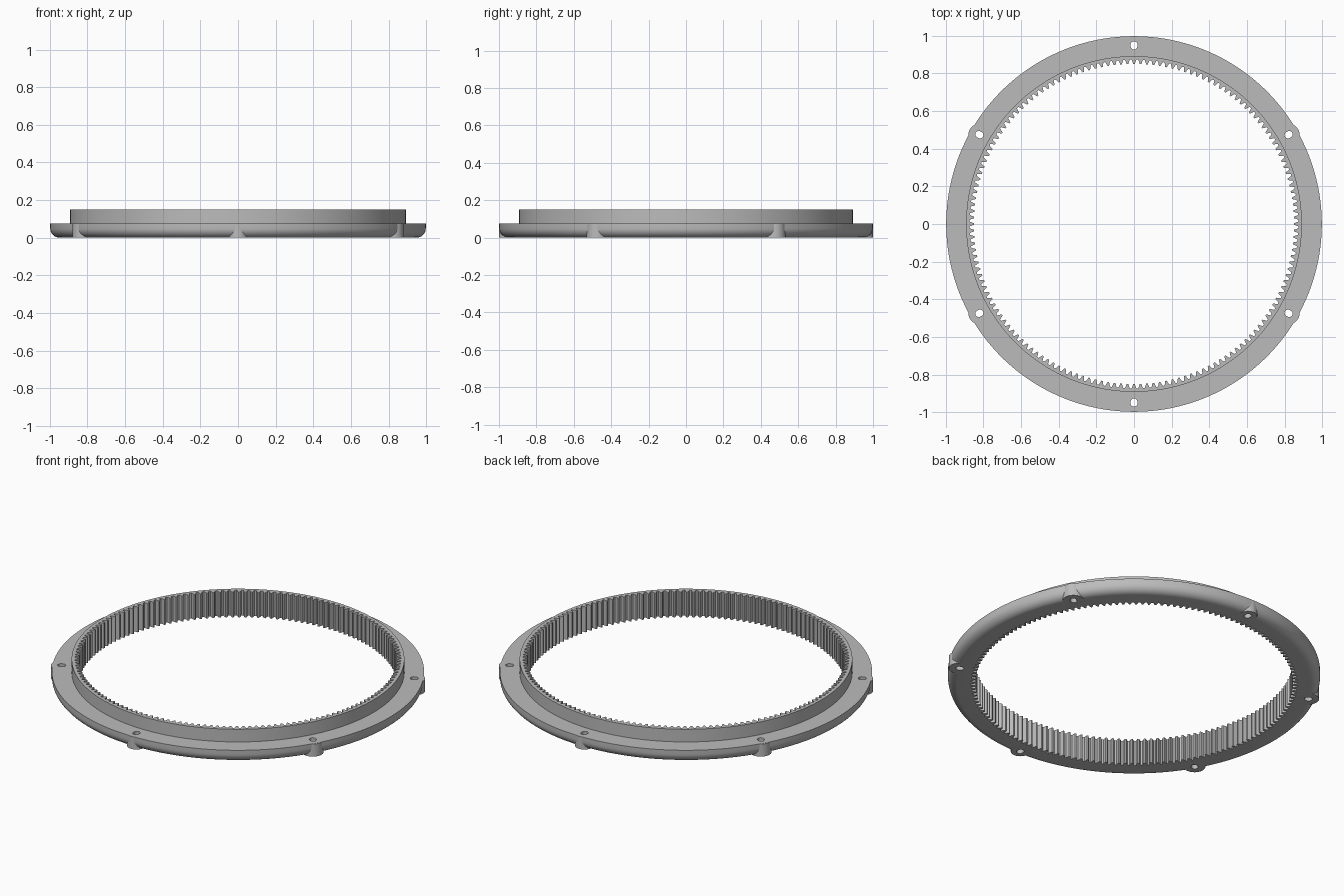
import bpy, bmesh
from math import sin, cos, pi, radians

cube = bpy.data.objects.get("Cube")
if cube:
    bpy.data.objects.remove(cube, do_unlink=True)

# Dimensions
TEETH = 156
ROOT, TIP = 0.874, 0.851
COLLAR_R, FLANGE_R = 0.892, 0.998
HEIGHT, FLANGE_Z = 0.15, 0.075
FILLET = 0.05
HOLE_R = 0.949

grey = bpy.data.materials.new("plain grey")
grey.use_nodes = True
grey.diffuse_color = (0.5, 0.5, 0.5, 1)
grey.node_tree.nodes["Principled BSDF"].inputs["Base Color"].default_value = grey.diffuse_color


def make_object(name, bm):
    bmesh.ops.recalc_face_normals(bm, faces=bm.faces)
    mesh = bpy.data.meshes.new(name)
    bm.to_mesh(mesh)
    bm.free()
    mesh.materials.append(grey)
    obj = bpy.data.objects.new(name, mesh)
    bpy.context.collection.objects.link(obj)
    return obj


def add_prism(bm, outline, z0, z1):
    low = [bm.verts.new((x, y, z0)) for x, y in outline]
    high = [bm.verts.new((x, y, z1)) for x, y in outline]
    bm.faces.new(low[::-1])
    bm.faces.new(high)
    n = len(outline)
    for i in range(n):
        j = (i + 1) % n
        bm.faces.new((low[i], low[j], high[j], high[i]))


def radial_slot(angle, radius, stretch, steps=32):
    """Round outline at the bolt circle, stretched along the radius."""
    points = []
    for i in range(steps):
        t = 2 * pi * (i + 0.5) / steps
        u = HOLE_R + radius * cos(t) + (stretch if cos(t) > 0 else -stretch)
        v = radius * sin(t)
        points.append((u * cos(angle) - v * sin(angle), u * sin(angle) + v * cos(angle)))
    return points


# Ring gear: stepped outer profile swept round, with a toothed inner wall
outer = [(FLANGE_R - FILLET * (1 - sin(a)), FILLET * (1 - cos(a)))
         for a in (radians(90) * i / 8 for i in range(9))]
outer += [(FLANGE_R, FLANGE_Z), (COLLAR_R, FLANGE_Z), (COLLAR_R, HEIGHT)]

bm = bmesh.new()
columns = []
for tooth in range(TEETH):
    for offset, inner in ((-0.36, ROOT), (-0.12, TIP), (0.12, TIP), (0.36, ROOT)):
        a = 2 * pi * (tooth + offset) / TEETH
        profile = [(inner, 0)] + outer + [(inner, HEIGHT)]
        columns.append([bm.verts.new((r * cos(a), r * sin(a), z)) for r, z in profile])
for i, col in enumerate(columns):
    nxt = columns[(i + 1) % len(columns)]
    for k in range(len(col)):
        m = (k + 1) % len(col)
        bm.faces.new((col[k], nxt[k], nxt[m], col[m]))
ring = make_object("ring_gear", bm)

# Bolt bosses filling the rounded lower edge, and bolt slots through them
boss_bm, slot_bm = bmesh.new(), bmesh.new()
for i in range(6):
    angle = radians(30 + 60 * i)
    boss_radius = 0.051 if i % 3 == 1 else 0.058
    add_prism(boss_bm, radial_slot(angle, boss_radius, 0), 0.0004, FLANGE_Z - 0.0004)
    add_prism(slot_bm, radial_slot(angle, 0.018, 0.004), -0.05, 0.12)
bosses = make_object("bolt_bosses", boss_bm)
slots = make_object("bolt_slots", slot_bm)

bpy.ops.object.select_all(action="DESELECT")
bpy.context.view_layer.objects.active = ring
ring.select_set(True)
for tool, operation in ((bosses, "UNION"), (slots, "DIFFERENCE")):
    mod = ring.modifiers.new(tool.name, "BOOLEAN")
    mod.object, mod.operation, mod.solver = tool, operation, "EXACT"
    bpy.ops.object.modifier_apply(modifier=mod.name)
    bpy.data.objects.remove(tool, do_unlink=True)

bpy.ops.object.shade_smooth_by_angle(angle=radians(25))
